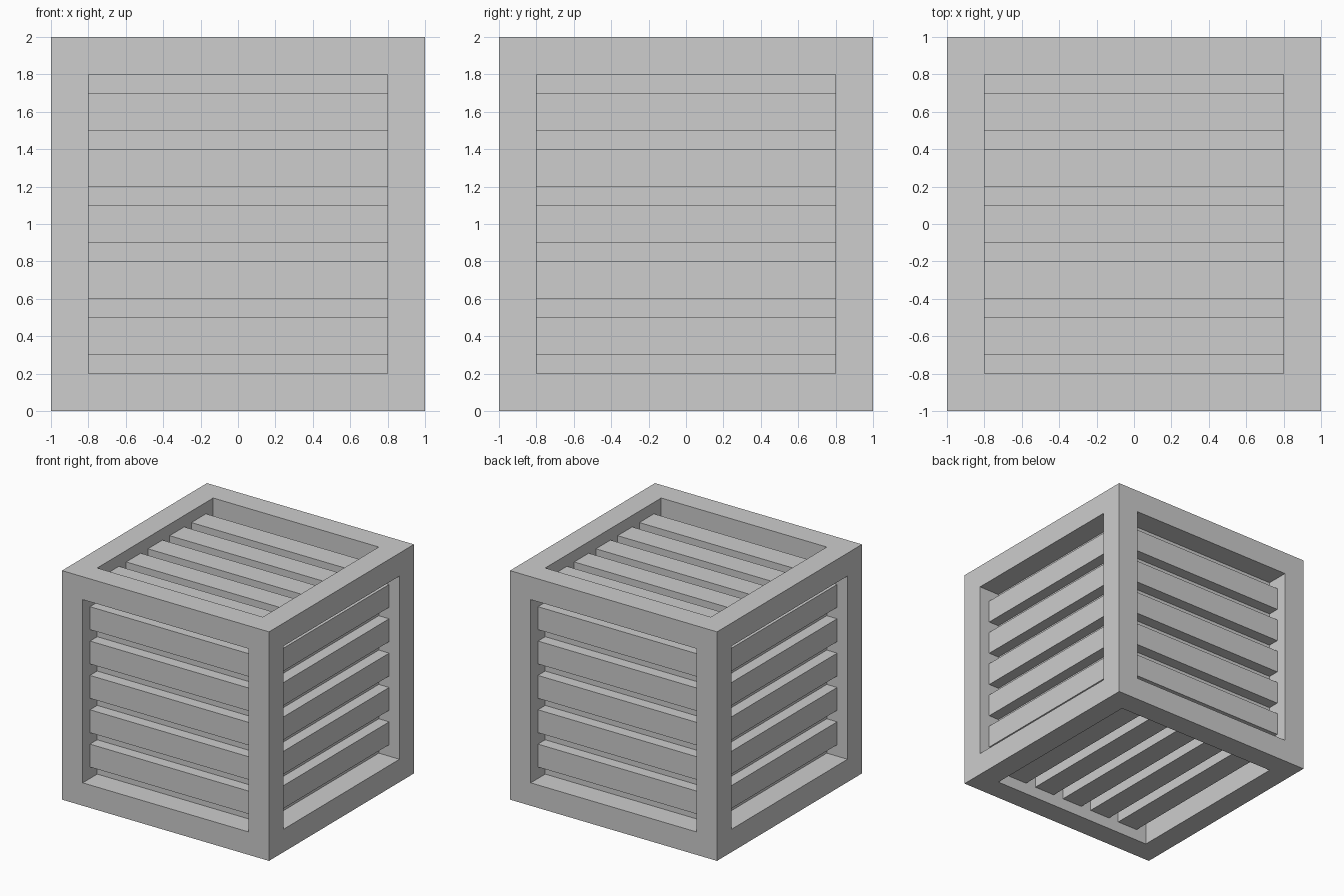
import bpy
import bmesh
from mathutils import Vector

HALF = 1.0         # half the crate size
BORDER = 0.2       # frame width and recess depth
SLAT_WIDTH = 0.2
SLAT_THICK = 0.1
SLAT_PITCH = 0.3
INNER = HALF - BORDER
CENTRE = Vector((0, 0, HALF))
GREY = (0.61, 0.61, 0.61, 1)

cube = bpy.data.objects.get("Cube")
if cube:
    bpy.data.objects.remove(cube, do_unlink=True)

grey = bpy.data.materials.new("light_grey")
grey.use_nodes = True
grey.diffuse_color = GREY
grey.node_tree.nodes["Principled BSDF"].inputs["Base Color"].default_value = GREY


def finish(bm, name):
    """Turn a bmesh into a flat shaded object."""
    mesh = bpy.data.meshes.new(name)
    bm.to_mesh(mesh)
    bm.free()
    mesh.materials.append(grey)
    obj = bpy.data.objects.new(name, mesh)
    bpy.context.collection.objects.link(obj)


def add_box(bm, centre, size):
    verts = bmesh.ops.create_cube(bm, size=1)["verts"]
    for v in verts:
        v.co = Vector(a * b for a, b in zip(v.co, size)) + centre


# Frame: a cube whose six faces are inset, then sunk to form recessed panels
bm = bmesh.new()
bmesh.ops.create_cube(bm, size=2 * HALF)
panels = bm.faces[:]
bmesh.ops.inset_individual(bm, faces=panels, thickness=BORDER, use_even_offset=True)
for panel in panels:
    normal = panel.normal.copy()
    sunk = bmesh.ops.extrude_discrete_faces(bm, faces=[panel])["faces"]
    bmesh.ops.translate(bm, verts=sunk[0].verts[:], vec=-normal * BORDER)
bmesh.ops.translate(bm, verts=bm.verts[:], vec=CENTRE)
finish(bm, "crate_frame")

# Slats: outward direction, stacking direction, running direction of each side
X, Y, Z = Vector((1, 0, 0)), Vector((0, 1, 0)), Vector((0, 0, 1))
sides = {
    "front": (-Y, Z, X),
    "back": (Y, Z, X),
    "left": (X, Z, Y),
    "right": (-X, Z, Y),
    "top": (Z, Y, X),
    "bottom": (-Z, X, Y),
}
for name, (out, stack, run) in sides.items():
    bm = bmesh.new()
    size = run * 2 * INNER + stack * SLAT_WIDTH + Vector(map(abs, out)) * SLAT_THICK
    for i in range(-2, 3):
        offset = out * (INNER + SLAT_THICK / 2) + stack * i * SLAT_PITCH
        add_box(bm, CENTRE + offset, size)
    finish(bm, name + "_slats")
